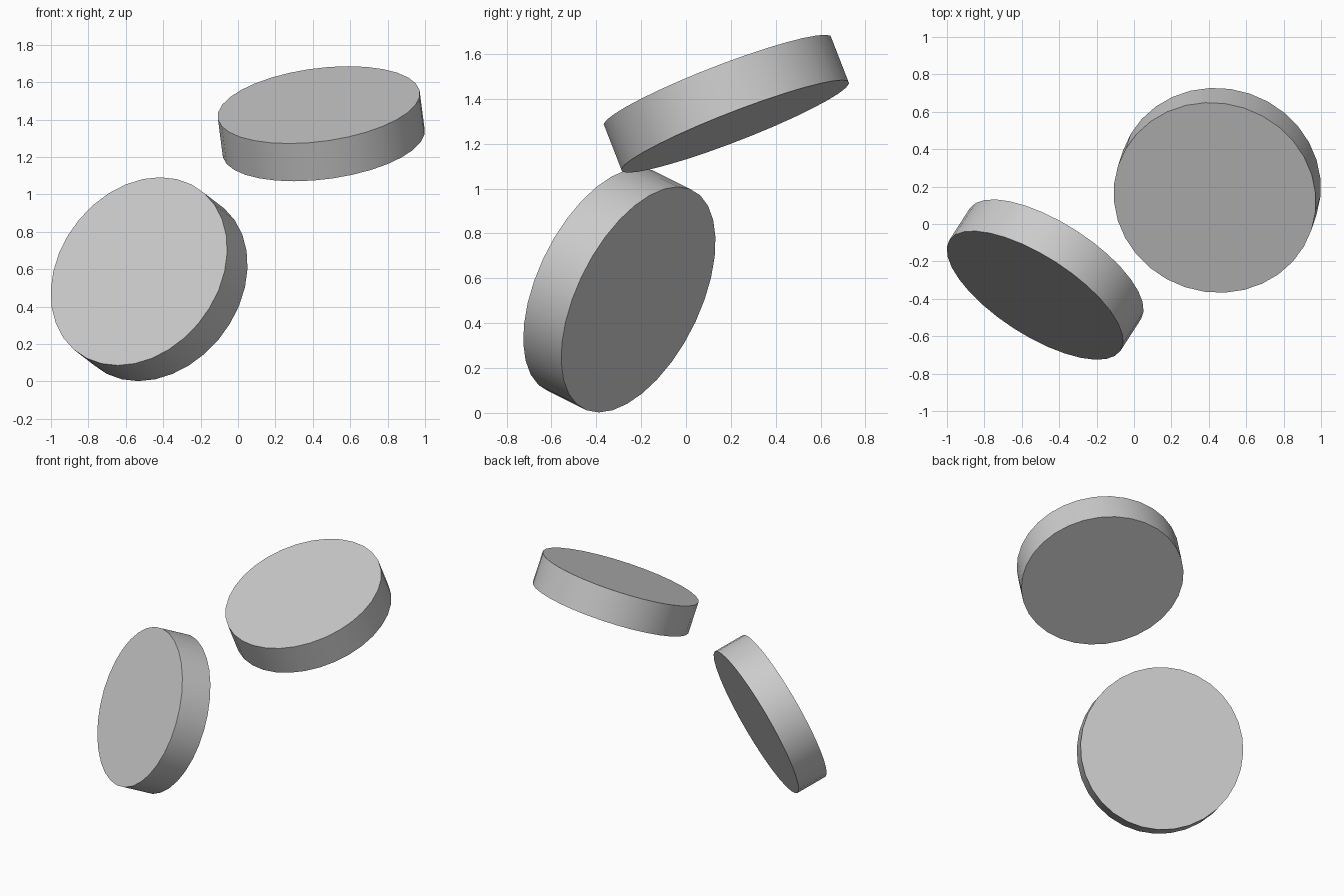
import bpy
import math
from mathutils import Vector

cube = bpy.data.objects.get("Cube")
if cube:
    bpy.data.objects.remove(cube, do_unlink=True)

RADIUS = 0.545
THICKNESS = 0.218

# Single plain grey for both discs
grey = bpy.data.materials.new("light_grey")
grey.use_nodes = True
colour = (0.6, 0.6, 0.6, 1.0)
grey.diffuse_color = colour
grey.node_tree.nodes["Principled BSDF"].inputs["Base Color"].default_value = colour


def add_disc(name, centre, axis):
    """Thick round disc whose flat face points along axis."""
    turn = Vector(axis).to_track_quat("Z", "Y").to_euler()
    bpy.ops.mesh.primitive_cylinder_add(
        vertices=32, radius=RADIUS, depth=THICKNESS, location=centre, rotation=turn)
    disc = bpy.context.object
    disc.name = name
    disc.data.materials.append(grey)
    # Smooth rim wall, crisp flat faces
    bpy.ops.object.shade_smooth_by_angle(angle=math.radians(30))
    return disc


# Steeply tilted disc resting low on the right-hand side
add_disc("lower_disc", (-0.475, -0.297, 0.547), (-0.5, -0.775, 0.385))

# Nearly level disc floating above on the left-hand side
add_disc("upper_disc", (0.445, 0.18, 1.378), (-0.12, -0.36, 0.926))
